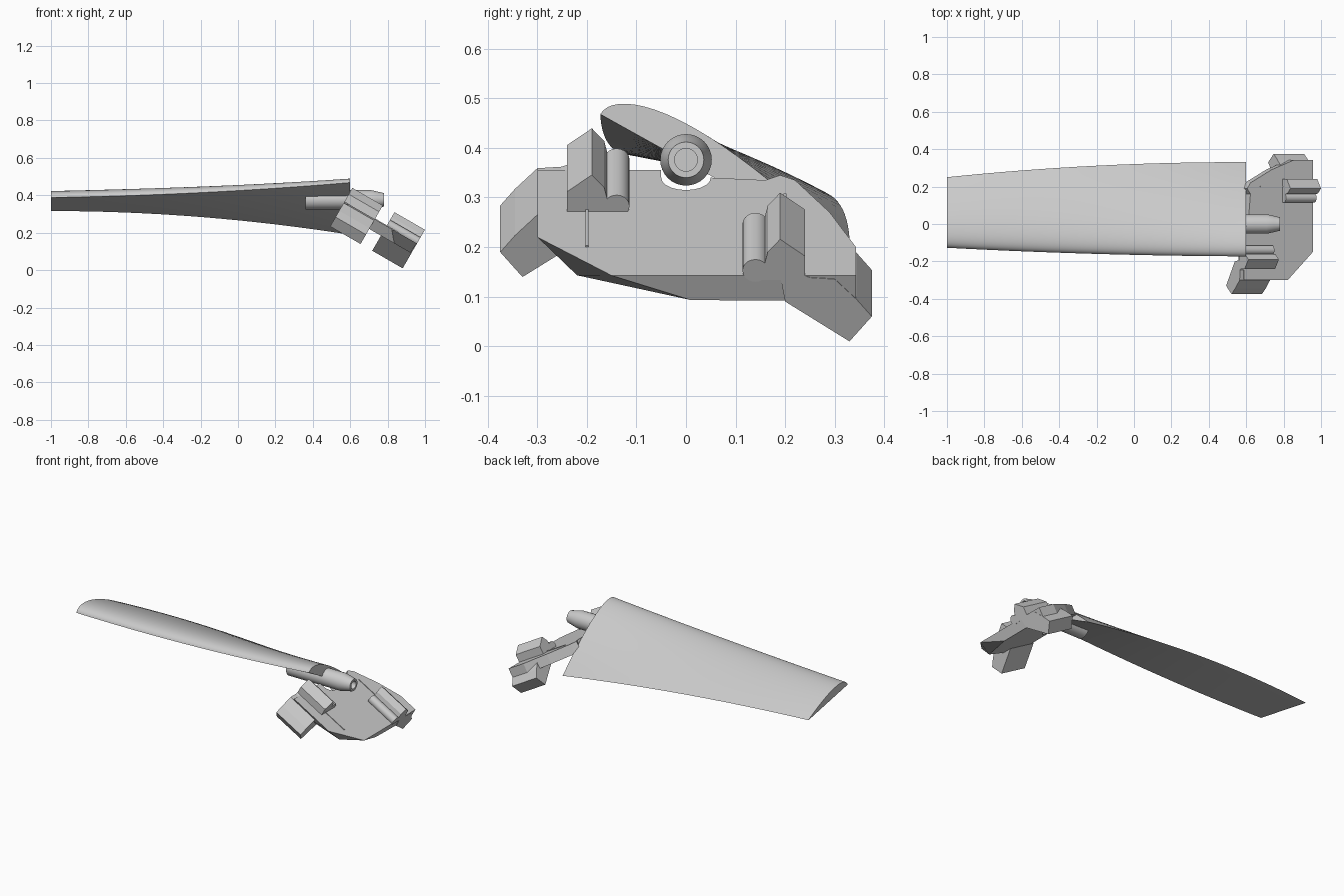
import bpy, bmesh, math
from mathutils import Vector

cube = bpy.data.objects.get("Cube")
if cube:
    bpy.data.objects.remove(cube, do_unlink=True)

grey = bpy.data.materials.new("light grey")
grey.use_nodes = True
GREY = (0.6, 0.6, 0.6, 1)
grey.diffuse_color = GREY
grey.node_tree.nodes["Principled BSDF"].inputs["Base Color"].default_value = GREY

# The carrier is tilted 30 degrees: u runs down its slope, n stands off its face
ORIGIN = Vector((0.588, 0, 0.355))
U = Vector((math.cos(math.radians(30)), 0, -0.5))
N = Vector((0.5, 0, math.cos(math.radians(30))))


def tilted(u, y, n):
    return ORIGIN + U * u + N * n + Vector((0, y, 0))


def loft(name, rings, smooth=False):
    """Join equal rings of points into a closed solid."""
    bm = bmesh.new()
    loops = [[bm.verts.new(p) for p in ring] for ring in rings]
    for a, b in zip(loops, loops[1:]):
        for i in range(len(a)):
            j = (i + 1) % len(a)
            bm.faces.new((a[i], a[j], b[j], b[i]))
    bm.faces.new(loops[0])
    bm.faces.new(loops[-1])
    bmesh.ops.recalc_face_normals(bm, faces=bm.faces)
    mesh = bpy.data.meshes.new(name)
    bm.to_mesh(mesh)
    bm.free()
    mesh.materials.append(grey)
    obj = bpy.data.objects.new(name, mesh)
    bpy.context.collection.objects.link(obj)
    if smooth:
        bpy.ops.object.select_all(action="DESELECT")
        bpy.context.view_layer.objects.active = obj
        obj.select_set(True)
        bpy.ops.object.shade_smooth_by_angle(angle=math.radians(35))
    return obj


def bar(name, profile, u0, u1, side, smooth=False):
    """Extrude a (y, n) profile along the slope; side flips it in y."""
    return loft(name, [[tilted(u, y * side, n) for y, n in profile] for u in (u0, u1)], smooth)


# Blade: flat-bottomed airfoil, twisted and tapered from root to tip
def blend(s, root, mid, tip):
    m = 0.375
    return (root * (s - m) * (s - 1) / m + mid * s * (s - 1) / (m * (m - 1))
            + tip * s * (s - m) / (1 - m))


def airfoil(c):
    return 2.969 * math.sqrt(c) - 1.26 * c - 3.516 * c**2 + 2.843 * c**3 - 1.015 * c**4


def blade_section(s):
    lead = Vector((0.6 - 1.6 * s, blend(s, -0.173, -0.165, -0.127), blend(s, 0.468, 0.425, 0.388)))
    trail = Vector((lead.x, blend(s, 0.33, 0.32, 0.25), blend(s, 0.188, 0.265, 0.315)))
    chord = trail - lead
    up = Vector((0, -chord.z, chord.y)).normalized()
    thick = blend(s, 0.068, 0.062, 0.052)
    steps = 20
    cs = [(i / steps) ** 2 for i in range(steps + 1)]
    top = [lead + chord * c + up * thick * airfoil(c) for c in cs]
    bottom = [lead + chord * c for c in reversed(cs[4:-1])]
    return top + bottom


loft("blade", [blade_section(i / 16) for i in range(17)], True)


# Hub shaft with a tapered, bored end
def ring(x, r, count=32):
    return [Vector((x, r * math.cos(a), 0.376 + r * math.sin(a)))
            for a in (2 * math.pi * k / count for k in range(count))]


loft("hub_shaft", [ring(0.36, 0.052), ring(0.71, 0.052), ring(0.745, 0.044),
                   ring(0.78, 0.036), ring(0.78, 0.023), ring(0.74, 0.023)], True)

# Carrier plate: top outline with a round notch for the hub, chamfered underneath
notch = [(-0.05 * math.cos(a), 0.03 + 0.05 * math.sin(a))
         for a in (math.pi * k / 10 for k in range(11))]
top = [(-0.3, 0)] + [(-0.05, 0)] + notch + [
    (0.16, 0.04), (0.19, 0.02), (0.22, 0.04), (0.29, 0.17),
    (0.343, 0.31), (0.343, 0.425), (-0.15, 0.425), (-0.3, 0.27)]
under = top[:-2] + [(0.01, 0.42), (-0.22, 0.32)]
loft("carrier_plate", [[tilted(u, y, 0) for y, u in top],
                       [tilted(u, y, -0.06) for y, u in under]])

# Matching clamp sets: one at the front, one further down the slope at the back
outer = [(0.19, 0), (0.3, -0.008), (0.345, -0.056), (0.375, -0.095), (0.33, -0.153), (0.2, -0.06)]
ridge = [(0.265, -0.01), (0.24, 0.0), (0.24, 0.046), (0.19, 0.085), (0.165, 0.055), (0.15, -0.01)]
roller = [(0.14 + 0.026 * math.cos(a), 0.012 + 0.026 * math.sin(a))
          for a in (2 * math.pi * k / 20 for k in range(20))]
rib = [(0.197, -0.01), (0.197, 0.004), (0.203, 0.004), (0.203, -0.01)]
for side, label, start, rib_start in ((-1, "front", -0.022, 0.16), (1, "back", 0.238, 0.1)):
    end = start + 0.188
    bar(label + "_clamp_block", outer, start, end, side)
    bar(label + "_clamp_ridge", ridge, start, end, side)
    bar(label + "_clamp_roller", roller, start, end, side, True)
    bar(label + "_rib", rib, rib_start, rib_start + 0.15, side)
